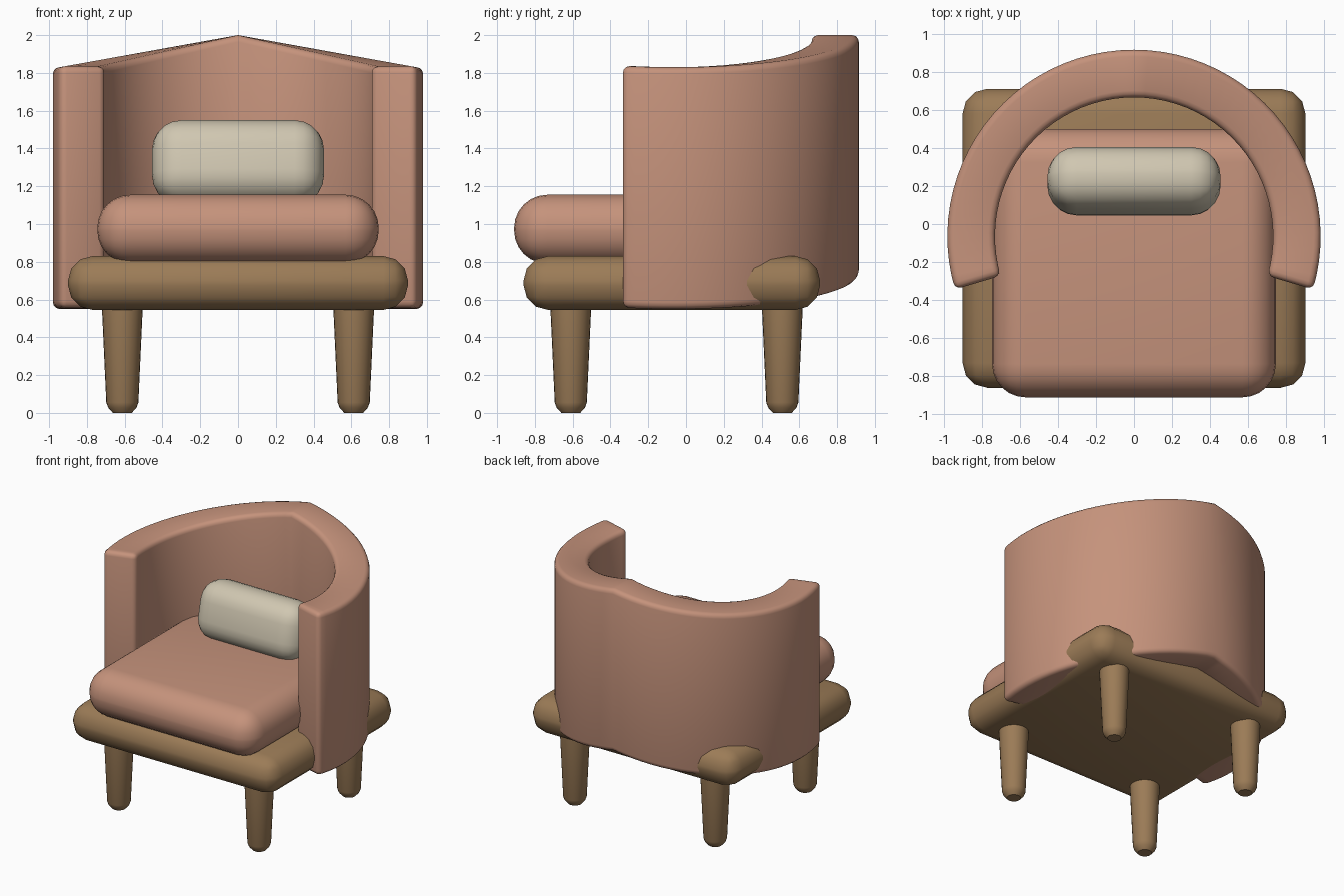
import bpy, bmesh
from math import sin, cos, pi, radians

if "Cube" in bpy.data.objects:
    bpy.data.objects.remove(bpy.data.objects["Cube"])


def material(name, rgb):
    m = bpy.data.materials.new(name)
    m.diffuse_color = (*rgb, 1)
    m.use_nodes = True
    m.node_tree.nodes["Principled BSDF"].inputs["Base Color"].default_value = m.diffuse_color
    return m


FABRIC = material("fabric", (0.56, 0.29, 0.20))
WOOD = material("wood", (0.33, 0.20, 0.095))
LINEN = material("linen", (0.63, 0.57, 0.44))


def finish(name, bm, mat, bevel=0.0, segments=3):
    bmesh.ops.recalc_face_normals(bm, faces=bm.faces)
    me = bpy.data.meshes.new(name)
    bm.to_mesh(me)
    bm.free()
    me.materials.append(mat)
    ob = bpy.data.objects.new(name, me)
    bpy.context.collection.objects.link(ob)
    if bevel:
        mod = ob.modifiers.new("Bevel", 'BEVEL')
        mod.width, mod.segments = bevel, segments
        mod.limit_method, mod.angle_limit = 'ANGLE', radians(45)
    bpy.ops.object.select_all(action='DESELECT')
    bpy.context.view_layer.objects.active = ob
    ob.select_set(True)
    if bevel:
        bpy.ops.object.modifier_apply(modifier="Bevel")
    bpy.ops.object.shade_smooth_by_angle(angle=radians(40))
    return ob


def rounded_box(name, lo, hi, mat, bevel, segments):
    bm = bmesh.new()
    bmesh.ops.create_cube(bm, size=1)
    for v in bm.verts:
        v.co = [(b - a) * c for a, b, c in zip(lo, hi, v.co)]
    ob = finish(name, bm, mat, bevel, segments)
    ob.location = [(a + b) / 2 for a, b in zip(lo, hi)]
    return ob


# Wooden base and seat cushion
rounded_box("base", (-0.90, -0.86, 0.545), (0.90, 0.71, 0.83), WOOD, 0.13, 3)
rounded_box("seat_cushion", (-0.745, -0.91, 0.79), (0.745, 0.50, 1.155), FABRIC, 0.175, 6)

# Lumbar pillow leaning back
pillow = rounded_box("pillow", (-0.455, 0.06, 1.10), (0.455, 0.39, 1.55), LINEN, 0.155, 5)
pillow.rotation_euler.x = radians(-13)

# Wraparound backrest: swept box section, lifted towards the middle of the back
bm = bmesh.new()
n, half, cy = 48, radians(106.5), -0.065
rings = []
for i in range(n + 1):
    t = half * (2 * i / n - 1)
    drop = 0.17 * abs(sin(t))
    rings.append([bm.verts.new((r * sin(t), cy + r * cos(t), z - drop))
                  for r, z in ((0.73, 0.72), (0.98, 0.72), (0.98, 2.0), (0.73, 2.0))])
for a, b in zip(rings, rings[1:]):
    for k in range(4):
        bm.faces.new((a[k], a[(k + 1) % 4], b[(k + 1) % 4], b[k]))
bm.faces.new(rings[0])
bm.faces.new(rings[-1])
finish("backrest", bm, FABRIC, 0.035, 3)

# Tapered legs with rounded feet
LEG = [(0.05, 0.0), (0.075, 0.028), (0.085, 0.055), (0.11, 0.60)]
SIDES = 24
for row, y in (("front", -0.61), ("back", 0.51)):
    for side, x in (("left", -0.6125), ("right", 0.6125)):
        bm = bmesh.new()
        rings = [[bm.verts.new((r * cos(2 * pi * k / SIDES), r * sin(2 * pi * k / SIDES), z))
                  for k in range(SIDES)] for r, z in LEG]
        for a, b in zip(rings, rings[1:]):
            for k in range(SIDES):
                j = (k + 1) % SIDES
                bm.faces.new((a[k], a[j], b[j], b[k]))
        bm.faces.new(rings[0])
        bm.faces.new(rings[-1])
        leg = finish(f"{row}_leg_{side}", bm, WOOD)
        leg.location = (x, y, 0)
